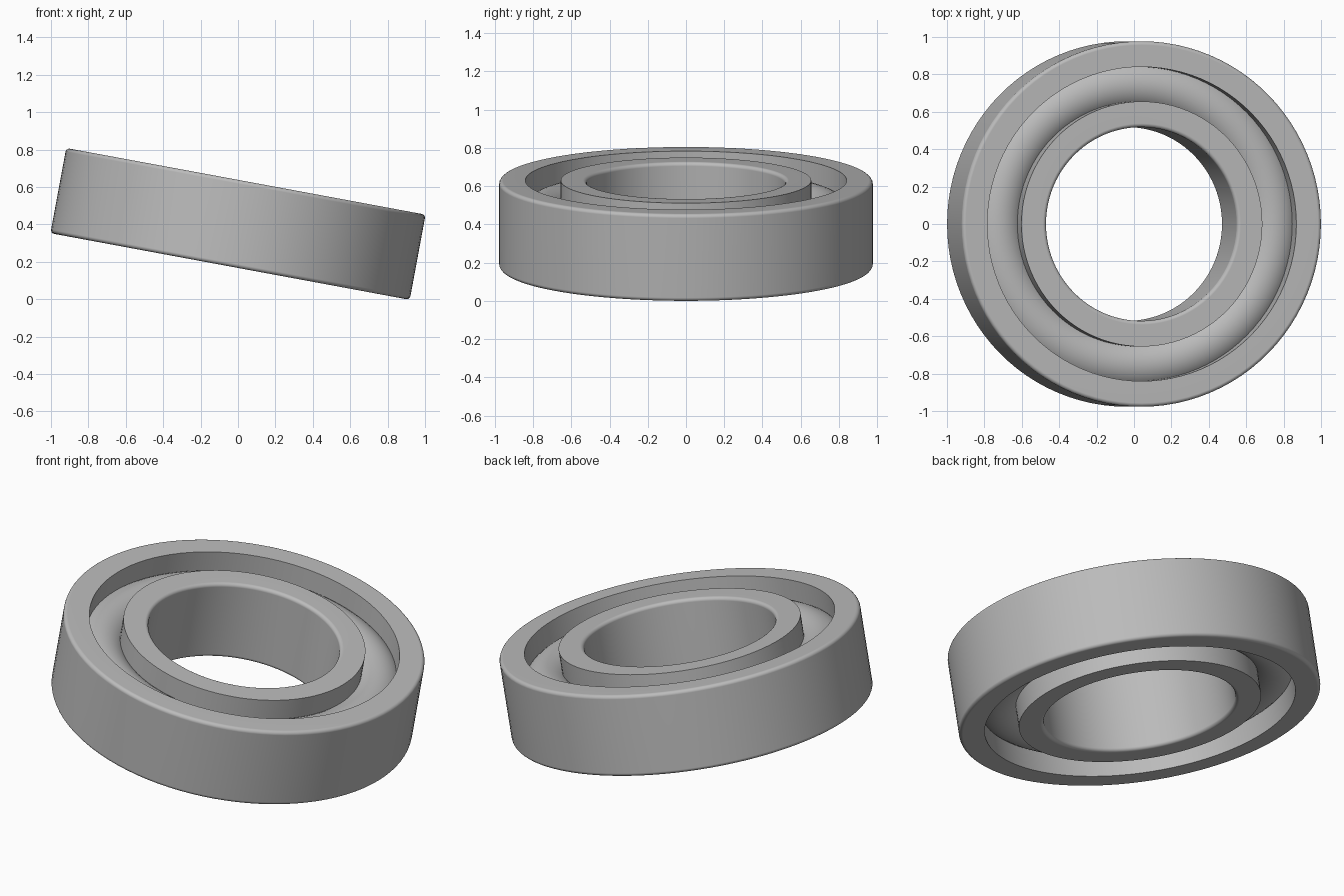
import bpy
import bmesh
import math

cube = bpy.data.objects.get("Cube")
if cube:
    bpy.data.objects.remove(cube, do_unlink=True)

SEGMENTS = 96
WIDTH = 0.463                      # axial width of both rings
FILLET = 0.02
BORE, INNER_RACE, OUTER_RACE, RIM = 0.518, 0.655, 0.84, 0.977
TILT = math.radians(10.5)
CENTRE = (0, 0, 0.4025)

steel = bpy.data.materials.new("steel grey")
steel.use_nodes = True
colour = (0.5, 0.5, 0.5, 1)
steel.diffuse_color = colour
steel.node_tree.nodes["Principled BSDF"].inputs["Base Color"].default_value = colour


def arc(r, z, radius, start, end, steps):
    """Points of a circular arc in the (radius, height) plane."""
    angles = [math.radians(start + (end - start) * i / steps) for i in range(steps + 1)]
    return [(r + radius * math.cos(a), z + radius * math.sin(a)) for a in angles]


def lathe(name, profile):
    """Revolve a closed profile about the tilted axis."""
    bm = bmesh.new()
    rings = []
    for s in range(SEGMENTS):
        a = math.tau * s / SEGMENTS
        rings.append([bm.verts.new((r * math.cos(a), r * math.sin(a), z)) for r, z in profile])
    for s, ring in enumerate(rings):
        after = rings[(s + 1) % SEGMENTS]
        for i in range(len(profile)):
            j = (i + 1) % len(profile)
            bm.faces.new((ring[i], after[i], after[j], ring[j]))
    bmesh.ops.recalc_face_normals(bm, faces=bm.faces)
    mesh = bpy.data.meshes.new(name)
    bm.to_mesh(mesh)
    bm.free()
    mesh.materials.append(steel)
    obj = bpy.data.objects.new(name, mesh)
    bpy.context.collection.objects.link(obj)
    obj.location = CENTRE
    obj.rotation_euler.y = TILT
    bpy.ops.object.select_all(action="DESELECT")
    obj.select_set(True)
    bpy.context.view_layer.objects.active = obj
    bpy.ops.object.shade_smooth_by_angle(angle=math.radians(35))
    return obj


def race_ring(name, race, face, side):
    """Ring with a sharp race edge and rounded edges on its mounting face."""
    half = WIDTH / 2
    r, z = face - side * FILLET, half - FILLET
    upright = 0 if side > 0 else 180
    low = arc(r, -z, FILLET, 270, 270 + side * 90, 5)
    high = arc(r, z, FILLET, upright, 90, 5)
    ring = lathe(name, [(race, half), (race, -half)] + low + high)
    # keep the flat end faces evenly shaded beside the rounded edges
    weighted = ring.modifiers.new("flat ends", "WEIGHTED_NORMAL")
    weighted.keep_sharp = True


# inner and outer rings
race_ring("inner_ring", INNER_RACE, BORE, -1)
race_ring("outer_ring", OUTER_RACE, RIM, 1)

# round rolling track seated between the rings
middle = (INNER_RACE + OUTER_RACE) / 2
lathe("rolling_track", arc(middle, 0, 0.145, 0, 360, 40)[:-1])
